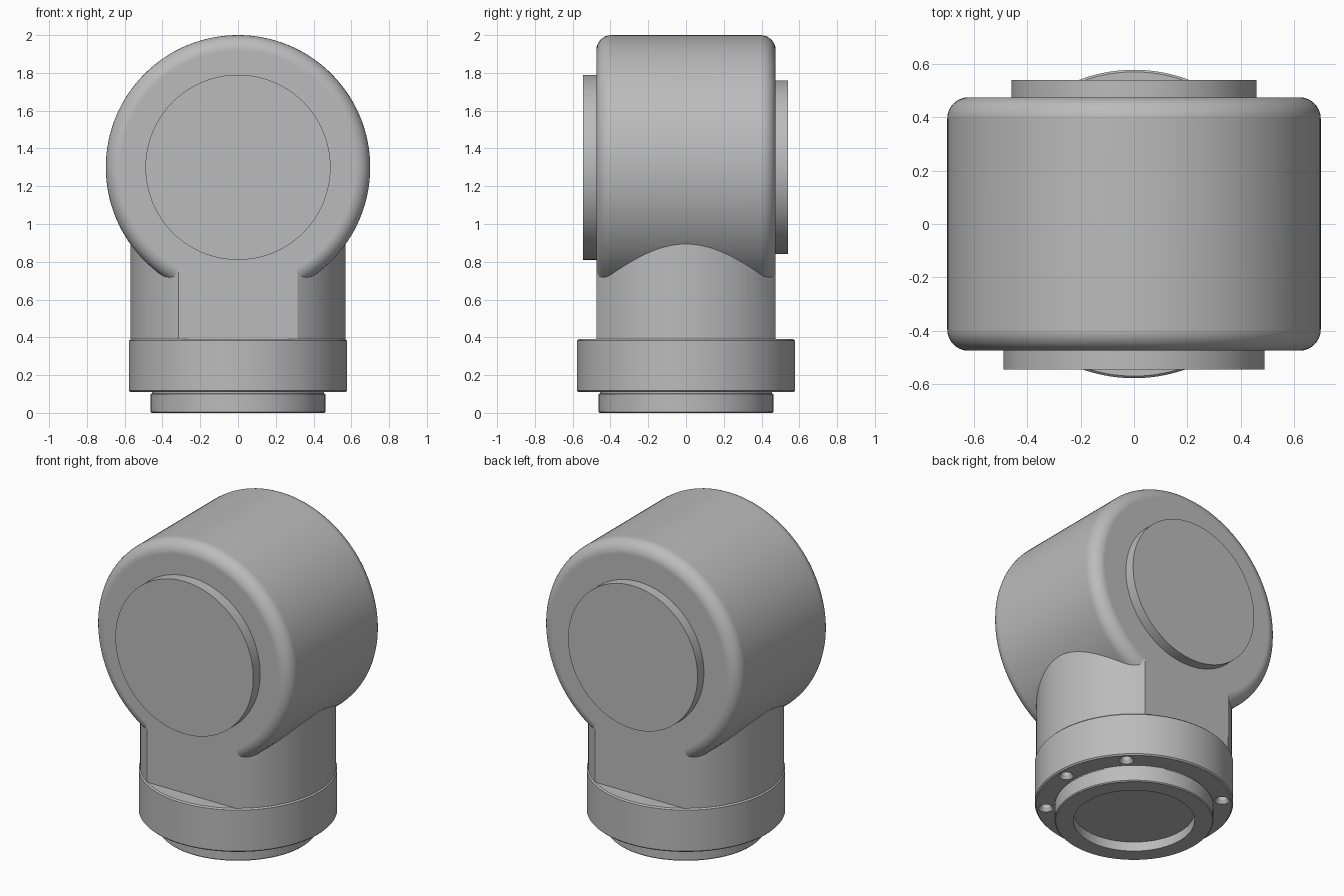
import bpy
import bmesh
from math import sin, cos, pi, asin, radians

cube = bpy.data.objects.get("Cube")
if cube:
    bpy.data.objects.remove(cube, do_unlink=True)

grey = bpy.data.materials.new("plain grey")
grey.use_nodes = True
COLOUR = (0.5, 0.5, 0.5, 1)
grey.diffuse_color = COLOUR
grey.node_tree.nodes["Principled BSDF"].inputs["Base Color"].default_value = COLOUR

FACE_Y = 0.475      # half depth of the body
HEAD_Z = 1.3        # height of the head axis


def make_object(name, bm):
    bmesh.ops.recalc_face_normals(bm, faces=bm.faces[:])
    mesh = bpy.data.meshes.new(name)
    bm.to_mesh(mesh)
    bm.free()
    mesh.materials.append(grey)
    obj = bpy.data.objects.new(name, mesh)
    bpy.context.collection.objects.link(obj)
    return obj


def revolve(name, profile, axis="Z", centre=(0, 0, 0), segments=128):
    """Turn (radius, height) points around an axis; open ends are capped."""
    bm = bmesh.new()
    cx, cy, cz = centre
    rings = []
    for r, h in profile:
        ring = []
        for i in range(segments):
            a = 2 * pi * i / segments
            u, v = r * cos(a), r * sin(a)
            co = (cx + u, cy + v, cz + h) if axis == "Z" else (cx + u, cy + h, cz + v)
            ring.append(bm.verts.new(co))
        rings.append(ring)
    for low, high in zip(rings, rings[1:]):
        for i in range(segments):
            j = (i + 1) % segments
            bm.faces.new((low[i], low[j], high[j], high[i]))
    bm.faces.new(rings[0])
    bm.faces.new(rings[-1])
    return make_object(name, bm)


def combine(target, tool, operation):
    """Apply a boolean and discard the tool object."""
    mod = target.modifiers.new("combine", "BOOLEAN")
    mod.operation = operation
    mod.solver = "EXACT"
    mod.object = tool
    bpy.context.view_layer.objects.active = target
    bpy.ops.object.modifier_apply(modifier=mod.name)
    bpy.data.objects.remove(tool, do_unlink=True)


def finish(obj):
    bpy.ops.object.select_all(action="DESELECT")
    obj.select_set(True)
    bpy.context.view_layer.objects.active = obj
    bpy.ops.object.shade_smooth_by_angle(angle=radians(30))
    mod = obj.modifiers.new("even shading", "WEIGHTED_NORMAL")
    mod.keep_sharp = True


# Head: horizontal drum with rounded rims
R, FILLET, STEPS = 0.7, 0.08, 8
rim = []
for k in range(STEPS + 1):
    t = pi / 2 * k / STEPS
    y = FACE_Y if k == 0 else FACE_Y - FILLET + FILLET * cos(t)
    rim.append((R - FILLET + FILLET * sin(t), y))
body = revolve("body", [(r, -y) for r, y in rim] + rim[::-1],
               axis="Y", centre=(0, 0, HEAD_Z))

# Neck: upright column with flats flush with the drum faces
NECK_R = 0.57
corner = asin(FACE_Y / NECK_R)
arc = []
for k in range(41):
    a = corner * (k / 20 - 1)
    y = NECK_R * sin(a)
    if k in (0, 40):
        y = FACE_Y if k else -FACE_Y
    arc.append((NECK_R * cos(a), y))
outline = arc + [(-x, y) for x, y in reversed(arc)]
bm = bmesh.new()
low = [bm.verts.new((x, y, 0.3)) for x, y in outline]
high = [bm.verts.new((x, y, 1.15)) for x, y in outline]
bm.faces.new(low)
bm.faces.new(high)
for i in range(len(outline)):
    j = (i + 1) % len(outline)
    bm.faces.new((low[i], low[j], high[j], high[i]))
neck = make_object("neck", bm)
combine(body, neck, "UNION")

# Round covers on both faces of the head
front_cover = revolve("front_cover", [(0.49, -0.545), (0.49, -0.46)],
                      axis="Y", centre=(0, 0, HEAD_Z))
back_cover = revolve("back_cover", [(0.46, 0.46), (0.46, 0.54)],
                     axis="Y", centre=(0, 0, HEAD_Z))

# Collar ring with screw holes underneath
collar = revolve("collar", [(0.57, 0.11), (0.578, 0.118), (0.578, 0.382), (0.57, 0.39)])
for angle in (-135, -45, 0, 45, 135, 180):
    a = radians(angle)
    hole = revolve("hole_cutter", [(0.05, 0.1), (0.03, 0.13), (0.03, 0.18)],
                   centre=(0.515 * cos(a), 0.515 * sin(a), 0), segments=24)
    combine(collar, hole, "DIFFERENCE")

# Base spigot with a shallow recess and a thin groove below the collar
base = revolve("base_spigot", [(0.353, 0.06), (0.353, 0), (0.456, 0), (0.462, 0.006),
                               (0.462, 0.1), (0.455, 0.102), (0.455, 0.14)])

for part in (body, front_cover, back_cover, collar, base):
    finish(part)
